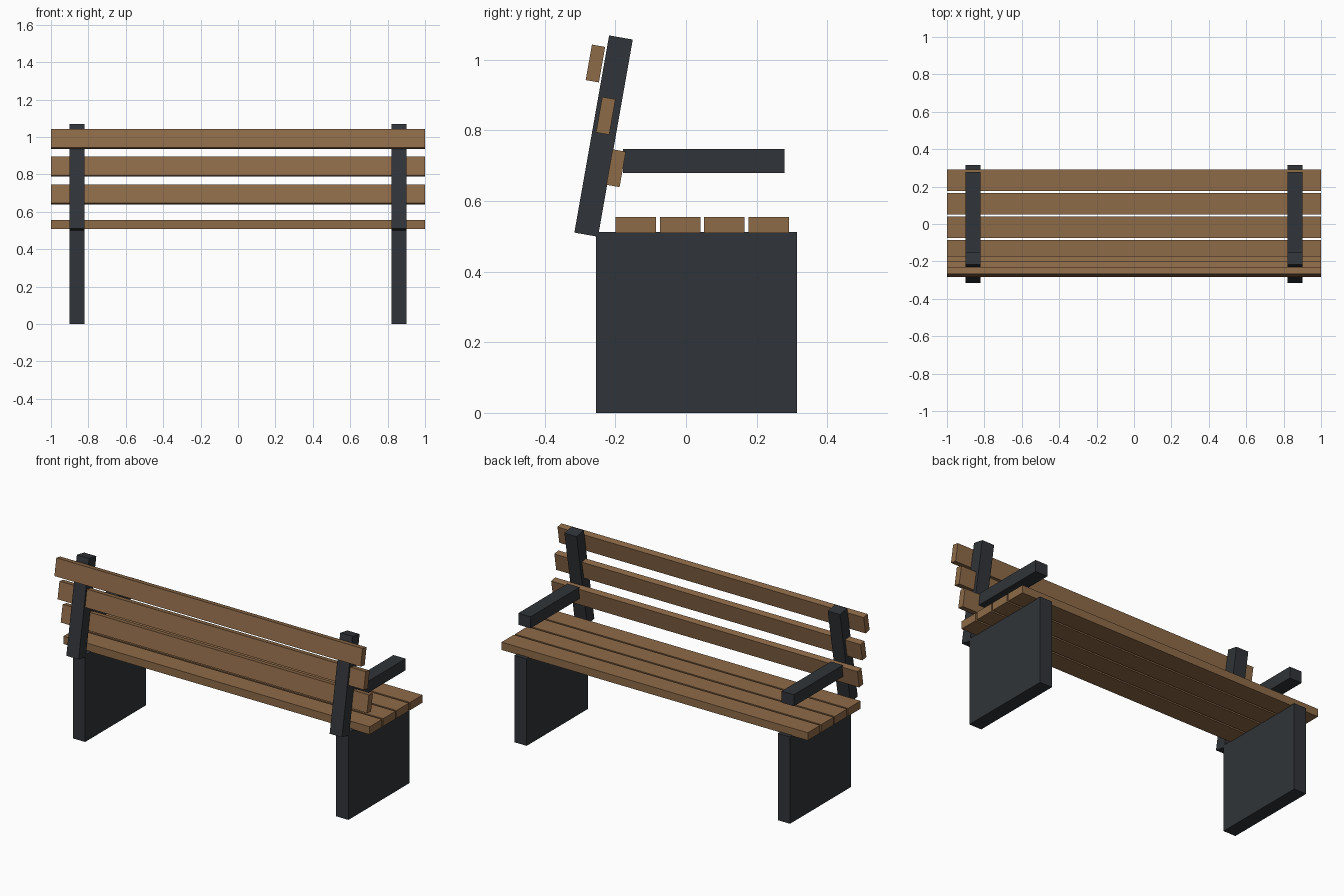
import bpy
from math import radians

if "Cube" in bpy.data.objects:
    bpy.data.objects.remove(bpy.data.objects["Cube"])


def material(name, color):
    m = bpy.data.materials.new(name)
    m.diffuse_color = color
    m.use_nodes = True
    m.node_tree.nodes["Principled BSDF"].inputs["Base Color"].default_value = m.diffuse_color
    return m


wood = material("wood", (0.27, 0.145, 0.065, 1))
metal = material("dark_metal", (0.03, 0.034, 0.04, 1))
LEAN = radians(-10)


def box(name, center, size, mat, lean=0.0):
    bpy.ops.mesh.primitive_cube_add(size=1, location=center, rotation=(lean, 0, 0))
    ob = bpy.context.object
    ob.name = name
    ob.scale = size
    bpy.ops.object.transform_apply(location=False, rotation=False, scale=True)
    ob.data.materials.append(mat)
    return ob


# Seat slats
for i in range(4):
    box(f"seat_slat_{i + 1}", (0, -0.1425 + 0.1257 * i, 0.5325), (2, 0.115, 0.046), wood)

# Backrest slats, each tilted with the posts
for i in range(3):
    box(f"back_slat_{i + 1}", (0, -0.198 - 0.0293 * i, 0.693 + 0.1483 * i),
        (2, 0.038, 0.102), wood, LEAN)

# Panel legs, leaning posts and armrests on both sides
for side, x in (("left", -0.86), ("right", 0.86)):
    box(f"{side}_leg_panel", (x, 0.03, 0.2565), (0.08, 0.57, 0.513), metal)
    box(f"{side}_back_post", (x, -0.2335, 0.784), (0.08, 0.068, 0.567), metal, LEAN)
    box(f"{side}_armrest", (x, 0.05, 0.714), (0.08, 0.458, 0.068), metal)
